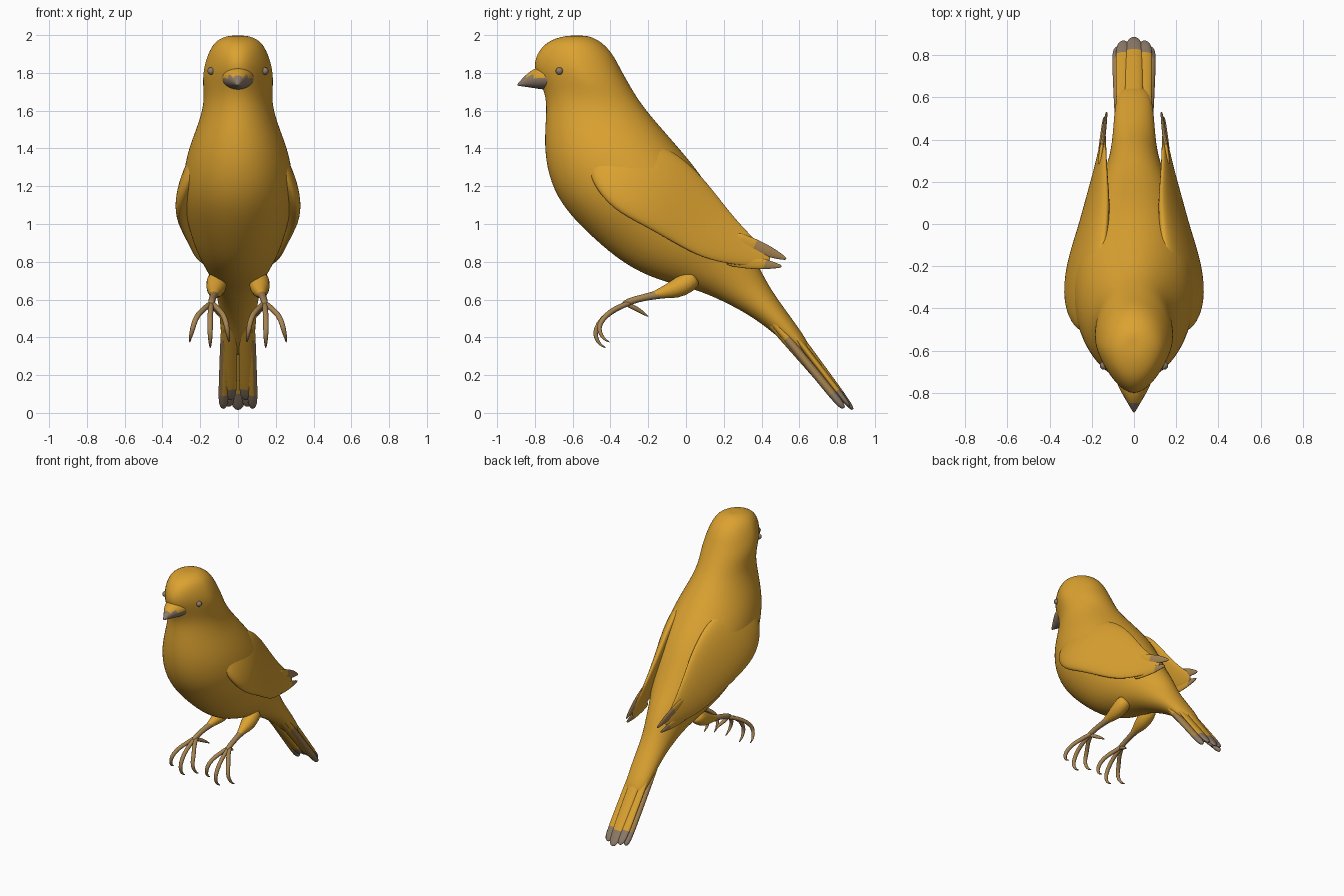
import bpy, bmesh, math
from mathutils import Vector as V

if "Cube" in bpy.data.objects:
    bpy.data.objects.remove(bpy.data.objects["Cube"])


def material(name, rgb):
    m = bpy.data.materials.new(name)
    m.diffuse_color = (*rgb, 1)
    m.use_nodes = True
    m.node_tree.nodes["Principled BSDF"].inputs["Base Color"].default_value = m.diffuse_color
    return m


GOLD = material("golden plumage", (0.71, 0.36, 0.03))
TAN = material("tan skin", (0.38, 0.23, 0.085))
GREY = material("grey horn", (0.27, 0.20, 0.14))


def loft(name, rings, mats, n=16, rule=None, mirror=False, narrow=None, levels=2):
    """Skin rings of (centre, half axis u, half axis v); rule(face centre) picks the material."""
    bm = bmesh.new()
    loops = []
    for i, (c, u, v) in enumerate(rings):
        row = []
        for k in range(n):
            a = 2 * math.pi * k / n
            f = 1 - (narrow[i] if narrow else 0) * max(0, -math.cos(a))
            row.append(bm.verts.new(c + u * math.cos(a) + v * math.sin(a) * f))
        loops.append(row)
    for a, b in zip(loops, loops[1:]):
        for k in range(n):
            bm.faces.new((a[k], a[(k + 1) % n], b[(k + 1) % n], b[k]))
    # close the ends with fans
    for row, ring in ((loops[0], rings[0]), (loops[-1], rings[-1])):
        mid = bm.verts.new(ring[0])
        for k in range(n):
            bm.faces.new((row[k], row[(k + 1) % n], mid))
    bmesh.ops.recalc_face_normals(bm, faces=bm.faces[:])
    for f in bm.faces:
        f.smooth = True
        if rule:
            f.material_index = int(rule(f.calc_center_median()))
    me = bpy.data.meshes.new(name)
    bm.to_mesh(me)
    bm.free()
    for m in mats:
        me.materials.append(m)
    ob = bpy.data.objects.new(name, me)
    bpy.context.collection.objects.link(ob)
    if mirror:
        mod = ob.modifiers.new("mirror", 'MIRROR')
        mod.use_mirror_merge = False
    ob.modifiers.new("smooth", 'SUBSURF').levels = levels
    ob.modifiers["smooth"].render_levels = levels
    return ob


def tube(name, pts, mat):
    """Tapered round limb through (x, y, z, radius) points."""
    ps = [V(p[:3]) for p in pts]
    rings = []
    for i, p in enumerate(ps):
        d = (ps[min(i + 1, len(ps) - 1)] - ps[max(i - 1, 0)]).normalized()
        side = V((1, 0, 0))
        side = (side - d * side.dot(d)).normalized()
        rings.append((p, d.cross(side) * pts[i][3], side * pts[i][3]))
    return loft(name, rings, [mat], n=8, mirror=True, levels=1)


# body and head: back (y, z), front (y, z), half width, narrowing towards the front
BODY = [
    (-.515, 1.997, -.64, 1.997, .06, 0),
    (-.445, 1.965, -.735, 1.97, .125, .1),
    (-.385, 1.90, -.795, 1.90, .162, .25),
    (-.345, 1.82, -.81, 1.82, .186, .35),
    (-.305, 1.75, -.765, 1.735, .19, .25),
    (-.25, 1.655, -.738, 1.65, .18, .1),
    (-.175, 1.56, -.747, 1.53, .205, 0),
    (-.05, 1.42, -.753, 1.38, .265, 0),
    (.06, 1.29, -.723, 1.22, .295, 0),
    (.14, 1.17, -.645, 1.075, .295, 0),
    (.21, 1.05, -.50, .93, .265, 0),
    (.28, .94, -.33, .785, .225, 0),
    (.34, .855, -.15, .70, .175, 0),
    (.39, .77, .05, .655, .14, 0),
    (.43, .69, .20, .59, .115, 0),
    (.48, .61, .34, .515, .102, 0),
    (.56, .50, .47, .42, .095, 0),
    (.66, .36, .61, .29, .08, 0),
]
loft("body", [(V((0, (a + c) / 2, (b + d) / 2)), V((0, (a - c) / 2, (b - d) / 2)), V((w, 0, 0)))
              for a, b, c, d, w, _ in BODY], [GOLD], n=24, narrow=[r[5] for r in BODY])

# beak
loft("beak", [(V((0, y, z)), V((0, 0, h)), V((w, 0, 0))) for y, z, h, w in [
    (-.68, 1.775, .07, .10), (-.76, 1.775, .066, .085), (-.81, 1.77, .052, .055),
    (-.85, 1.757, .032, .03), (-.88, 1.743, .013, .012), (-.892, 1.737, .004, .004)]],
    [GOLD, GREY], n=12, rule=lambda c: c.z < 1.785 or c.y < -.84)

# eyes
for s in (-1, 1):
    bpy.ops.mesh.primitive_uv_sphere_add(segments=16, ring_count=8, radius=.02,
                                         location=(s * .142, -.67, 1.81))
    eye = bpy.context.object
    eye.name = "eye"
    eye.data.materials.append(GREY)
    bpy.ops.object.shade_smooth()

# wings: centre y, z, half chord, centre x, inward tilt of the top, half thickness
WING = [
    (-.50, 1.36, .04, .20, .01, .02), (-.44, 1.33, .13, .22, .05, .05),
    (-.29, 1.26, .215, .235, .08, .07), (-.12, 1.175, .215, .222, .085, .062),
    (.03, 1.055, .185, .192, .065, .047), (.16, .94, .145, .178, .045, .032),
    (.30, .86, .09, .158, .02, .02), (.39, .825, .055, .148, .01, .012),
    (.44, .805, .02, .143, .004, .006)]
loft("wing", [(V((x, y, z)), V((-tilt, .482 * h, .876 * h)), V((t, 0, 0)))
              for y, z, h, x, tilt, t in WING], [GOLD], mirror=True)


def feather(name, path, up, tips, rule, mirror):
    """Flat blade: (x, y, z) stations with (half width, half thickness) and a width axis."""
    across, thick = V(up[0]), V(up[1])
    return loft(name, [(V(p), across * w, thick * t) for p, (w, t) in zip(path, tips)],
                [GOLD, TAN, GREY], n=10, rule=rule, mirror=mirror)


# wing tip feathers
for nm, a, b in (("upper_wing_tip", V((.165, .26, .93)), V((.13, .53, .815))),
                 ("lower_wing_tip", V((.172, .22, .81)), V((.142, .505, .775)))):
    feather(nm, [a.lerp(b, t) for t in (0, .4, .7, .93, 1)], ((0, .4, .92), (1, 0, 0)),
            [(.035, .012), (.038, .012), (.03, .01), (.014, .007), (.006, .004)],
            lambda c: c.y > .40, True)

# tail feathers: centre pair on top, outer pairs stacked below
TAILUP = ((1, 0, 0), (0, .82, .57))
SIZES = [(.8, 1), (1, 1), (1, 1), (1, 1), (.8, .8), (.3, .4)]
for nm, a, b, w, t, mirror in (
        ("centre_tail_feather", V((0, .42, .65)), V((0, .882, .018)), .045, .018, False),
        ("middle_tail_feather", V((.045, .42, .61)), V((.05, .865, .035)), .04, .018, True),
        ("outer_tail_feather", V((.06, .40, .56)), V((.078, .835, .025)), .03, .024, True),
        ("under_tail_feather", V((.04, .42, .50)), V((.045, .80, .07)), .04, .018, True)):
    feather(nm, [a.lerp(b, k) for k in (0, .3, .65, .88, .97, 1)], TAILUP,
            [(w * p, t * q) for p, q in SIZES],
            (lambda c: 2 if c.z < .10 else 0) if nm[0] in "cm" else
            (lambda c: 2 if c.z < .10 else 1 if c.z < .33 and c.x > .075 else 0), mirror)

# legs and feet
tube("thigh", [(.11, .05, .72, .06), (.115, -.03, .665, .062), (.12, -.09, .645, .045),
               (.125, -.14, .632, .028), (.13, -.18, .622, .02)], GOLD)
tube("shank", [(.12, -.08, .64, .035), (.128, -.17, .622, .022), (.137, -.26, .603, .019),
               (.14, -.31, .585, .022), (.14, -.335, .572, .014)], TAN)
for nm, kx, tip in (("outer", .215, .255), ("middle", .148, .147), ("inner", .075, .048)):
    dz = .03 if nm != "middle" else 0
    dy = .02 if nm != "middle" else 0
    tube(nm + "_toe", [
        (.14, -.29, .585, .016), (.14 + (kx - .14) * .45, -.37, .555, .016),
        (kx, -.44 + dy, .505 + dz / 2, .016), (kx + (tip - kx) * .5, -.482 + dy, .44 + dz, .016),
        (kx + (tip - kx) * .75, -.478 + dy, .395 + dz, .013),
        (tip, -.455 + dy, .36 + dz, .008), (tip, -.425 + dy, .345 + dz, .003)], TAN)
tube("hind_toe", [(.14, -.32, .58, .014), (.125, -.27, .555, .015), (.11, -.235, .535, .012),
                  (.10, -.20, .51, .003)], TAN)
